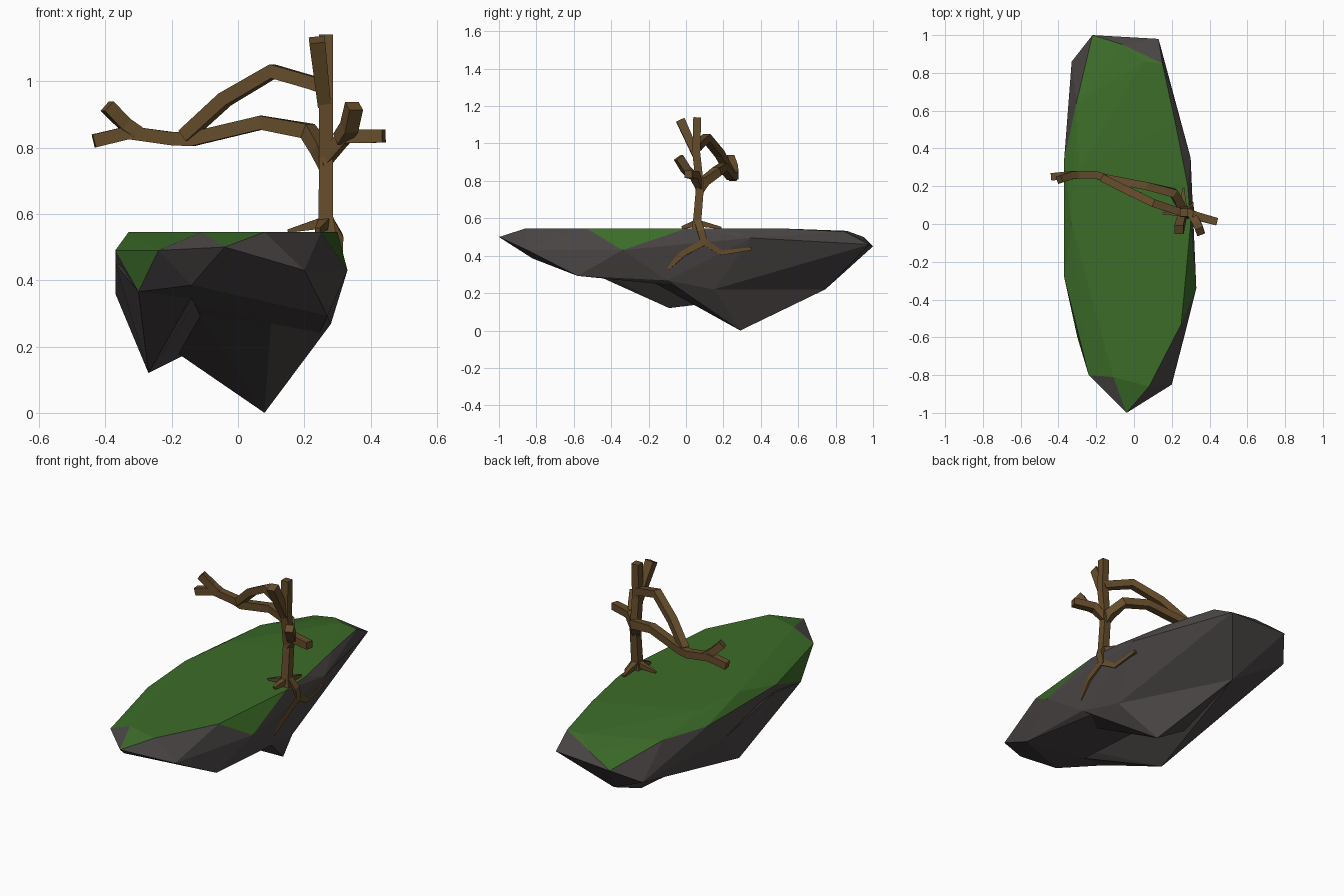
import bpy, bmesh
from mathutils import Vector


def material(name, rgb):
    m = bpy.data.materials.new(name)
    m.diffuse_color = (*rgb, 1)
    return m


ROCK = material("rock_grey", (0.07, 0.06, 0.06))
GRASS = material("grass_green", (0.045, 0.15, 0.022))
BARK = material("bark_brown", (0.13, 0.073, 0.024))


def finish(bm, name, mats):
    bmesh.ops.recalc_face_normals(bm, faces=bm.faces[:])
    me = bpy.data.meshes.new(name)
    bm.to_mesh(me)
    bm.free()
    for m in mats:
        me.materials.append(m)
    ob = bpy.data.objects.new(name, me)
    bpy.context.collection.objects.link(ob)
    return ob


def hull(name, rock, turf=()):
    """Faceted boulder; faces spanned only by turf points become grass."""
    bm = bmesh.new()
    for p in rock:
        bm.verts.new(p)
    green = {bm.verts.new(p) for p in turf}
    bmesh.ops.convex_hull(bm, input=bm.verts[:])
    bm.normal_update()
    for f in bm.faces:
        c = f.calc_center_median()
        snout = c.y < -0.83 and c.x < -0.1
        f.material_index = int(all(v in green for v in f.verts) and not snout)
    loose = [v for v in bm.verts if not v.link_faces]
    bmesh.ops.delete(bm, geom=loose, context='VERTS')
    return finish(bm, name, [ROCK, GRASS])


def limb(name, pts):
    """Square-section branch through (x, y, z, half width) points."""
    bm = bmesh.new()
    P = [Vector(p[:3]) for p in pts]
    ref = Vector((0, 1, 0)) if abs((P[-1] - P[0]).normalized().z) > 0.8 else Vector((0, 0, 1))
    rings = []
    for i, p in enumerate(P):
        t = Vector()
        if i > 0:
            t += (p - P[i - 1]).normalized()
        if i < len(P) - 1:
            t += (P[i + 1] - p).normalized()
        t.normalize()
        side = t.cross(ref).normalized()
        up = side.cross(t)
        r = pts[i][3]
        rings.append([bm.verts.new(p + r * (a * side + b * up))
                      for a, b in ((-1, -1), (1, -1), (1, 1), (-1, 1))])
    for a, b in zip(rings, rings[1:]):
        for k in range(4):
            j = (k + 1) % 4
            bm.faces.new((a[k], a[j], b[j], b[k]))
    bm.faces.new(rings[0])
    bm.faces.new(rings[-1])
    return finish(bm, name, [BARK])


# Island: grassy plateau over a shallow faceted underside
turf = [(-.22, 1, .45), (-.06, .95, .5), (.05, .86, .533), (.15, .85, .528),
        (.22, .53, .545), (.285, .2, .545), (.30, 0, .545), (.33, -.34, .43),
        (.25, -.53, .545), (.08, -.86, .545), (-.04, -1, .5), (-.11, -.81, .545),
        (-.24, -.8, .49), (-.37, -.28, .49), (-.33, 0, .545), (-.37, .34, .49),
        (-.30, -.6, .365), (-.29, .3, .545), (-.305, .64, .51)]
rock = [(.13, .98, .46), (.30, .35, .495), (.2, -.85, .43), (.27, -.58, .292),
        (-.33, .86, .36), (-.37, .2, .36), (.28, -.1, .268), (.1, -.22, .272),
        (-.14, -.82, .385), (.235, .15, .22), (-.07, .745, .22), (-.33, .3, .29)]
hull("island", rock, turf)

# Main keel and the smaller spike on the left, meeting in a valley
hull("keel", [(.08, .29, 0), (.1, -.2, .272), (.235, .15, .22), (-.07, .745, .22),
              (-.2, .2, .192), (-.12, -.1, .3), (.28, -.1, .268)])
hull("lower_spike", [(-.27, -.09, .12), (-.37, -.28, .45), (-.30, -.6, .365),
                     (-.37, .2, .36), (-.13, -.48, .33), (-.2, .2, .192),
                     (-.14, -.6, .35), (-.07, .745, .22), (-.33, .86, .36)])

# Trunk and its top fork
limb("trunk", [(.265, .06, .52, .034), (.265, .06, .59, .022), (.265, .075, .77, .021),
               (.265, .055, .95, .021), (.265, .06, 1.14, .021)])
limb("top_fork", [(.26, .058, .93, .02), (.238, -.03, 1.125, .024)])

# Two long branches that merge on the left
limb("lower_branch", [(.265, .07, .74, .016), (.25, .095, .795, .024), (.21, .165, .85, .023),
                      (.07, .2, .875, .021), (-.14, .24, .825, .021), (-.2, .26, .827, .02),
                      (-.33, .26, .845, .02), (-.435, .25, .82, .02)])
limb("upper_branch", [(.265, .06, .98, .02), (.225, .07, .995, .02), (.105, .11, 1.03, .021),
                      (-.04, .18, .945, .021), (-.16, .24, .835, .02)])
limb("left_twig", [(-.3, .26, .845, .019), (-.34, .255, .87, .02), (-.395, .235, .925, .02)])

# Short twigs on the right
limb("right_twig", [(.265, .075, .765, .018), (.32, .045, .833, .022), (.44, .012, .835, .02)])
limb("right_upper_twig", [(.31, .04, .825, .02), (.335, .0, .86, .022), (.35, -.04, .925, .022)])

# Roots on the grass and over the edge
start = (.265, .06, .575, .018)
for i, end in enumerate([(.15, .055, .548, .005), (.26, .19, .548, .006), (.24, -.02, .55, .008)]):
    limb(f"top_root_{i}", [start, end])
limb("edge_root", [(.265, .06, .59, .018), (.297, .08, .53, .02), (.297, .1, .46, .018)])
limb("front_root", [(.297, .1, .475, .018), (.298, -.01, .415, .016), (.28, -.1, .335, .014)])
limb("rear_root", [(.297, .1, .47, .017), (.284, .19, .415, .013), (.282, .35, .438, .008)])
